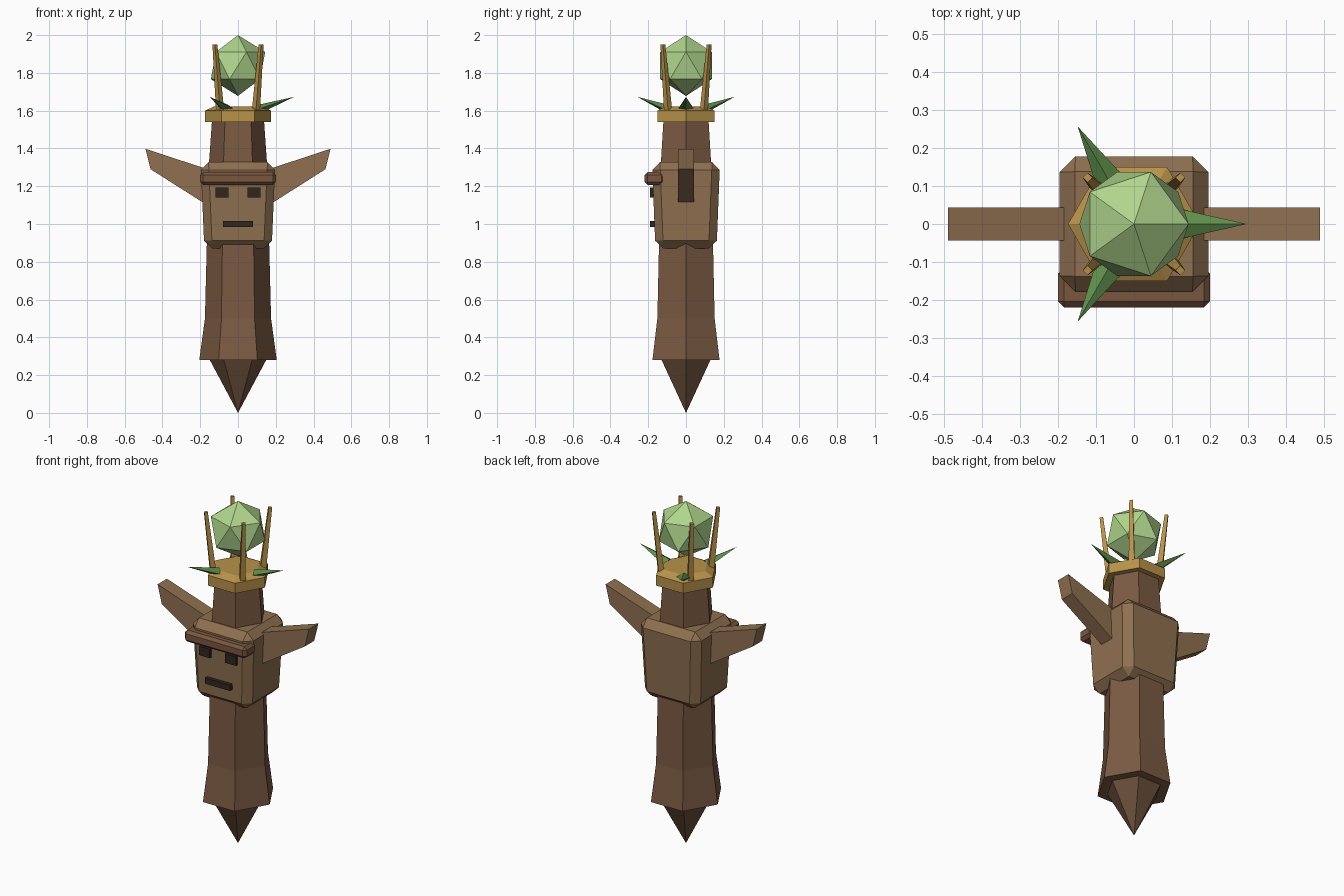
import bpy, bmesh, math
from mathutils import Vector, Matrix

if "Cube" in bpy.data.objects:
    bpy.data.objects.remove(bpy.data.objects["Cube"])


def material(name, hexcode):
    rgb = [int(hexcode[i:i + 2], 16) / 255 for i in (0, 2, 4)]
    mat = bpy.data.materials.new(name)
    mat.diffuse_color = [c / 12.92 if c <= 0.04 else ((c + 0.055) / 1.055) ** 2.4 for c in rgb] + [1]
    mat.use_nodes = True
    mat.node_tree.nodes["Principled BSDF"].inputs["Base Color"].default_value = mat.diffuse_color
    return mat


BARK = material("dark_wood", "7A5A42")
TIP = material("tip_wood", "6B4F3A")
WOOD = material("light_wood", "8F7050")
BROW = material("brow_wood", "7A573F")
DARK = material("dark_recess", "30261F")
GOLD = material("gold", "B8924A")
LEAF = material("leaf_green", "5E8C4A")
ORB = material("pale_green", "B0D58C")


def finish(name, bm, mat):
    bmesh.ops.recalc_face_normals(bm, faces=bm.faces)
    mesh = bpy.data.meshes.new(name)
    bm.to_mesh(mesh)
    bm.free()
    mesh.materials.append(mat)
    obj = bpy.data.objects.new(name, mesh)
    bpy.context.collection.objects.link(obj)
    return obj


def lathe(name, profile, mat, sides=6):
    """Closed faceted turning from (radius, z) pairs, with a corner on +x."""
    bm = bmesh.new()
    rings = []
    for r, z in profile:
        rings.append([bm.verts.new((r * math.cos(i * math.tau / sides),
                                    r * math.sin(i * math.tau / sides), z)) for i in range(sides)])
    for a, b in zip(rings, rings[1:]):
        for i in range(sides):
            j = (i + 1) % sides
            bm.faces.new((a[i], a[j], b[j], b[i]))
    bm.faces.new(rings[0])
    bm.faces.new(rings[-1])
    bmesh.ops.remove_doubles(bm, verts=bm.verts, dist=1e-5)
    return finish(name, bm, mat)


def box(name, lo, hi, mat, bevel=0, taper=1):
    """Box between two corners; taper scales the bottom face."""
    lo, hi = Vector(lo), Vector(hi)
    bm = bmesh.new()
    bmesh.ops.create_cube(bm, size=1)
    for v in bm.verts:
        s = taper if v.co.z < 0 else 1
        v.co = (lo + hi) / 2 + (hi - lo) * Vector((v.co.x * s, v.co.y * s, v.co.z))
    if bevel:
        bmesh.ops.bevel(bm, geom=bm.edges[:], offset=bevel, segments=1, affect='EDGES')
    return finish(name, bm, mat)


def spike(name, start, end, r1, r2, angle, mat, spin=0, flat=1):
    """Four-sided tapered bar in the xz plane, turned about z by angle."""
    start, end = Vector(start), Vector(end)
    axis = end - start
    bm = bmesh.new()
    bmesh.ops.create_cone(bm, cap_ends=True, segments=4, radius1=r1, radius2=r2, depth=axis.length,
                          matrix=Matrix.Diagonal((flat, 1, 1, 1)) @ Matrix.Rotation(spin, 4, 'Z'))
    tilt = Matrix.Rotation(math.atan2(axis.x, axis.z), 4, 'Y')
    bm.transform(Matrix.Rotation(angle, 4, 'Z') @ Matrix.Translation((start + end) / 2) @ tilt)
    return finish(name, bm, mat)


# Shaft and pointed foot
lathe("shaft", [(0.205, 0.28), (0.175, 0.5), (0.155, 1.3), (0.137, 1.56)], BARK)
lathe("pointed_foot", [(0, 0), (0.152, 0.285)], TIP)

# Carved head
box("head", (-0.198, -0.18, 0.87), (0.198, 0.18, 1.328), WOOD, bevel=0.042, taper=0.9)
box("brow", (-0.2, -0.22, 1.207), (0.2, -0.115, 1.275), BROW, bevel=0.016)
box("mouth", (-0.08, -0.19, 0.983), (0.08, -0.14, 1.017), DARK)

for side, label in ((-1, "left"), (1, "right")):
    # Eyes
    x = sorted((side * 0.05, side * 0.119))
    box("eye_" + label, (x[0], -0.19, 1.14), (x[1], -0.15, 1.192), DARK)
    # Side branches, extruded from a profile
    bm = bmesh.new()
    outline = [(0.14, 1.283), (0.49, 1.398), (0.463, 1.29), (0.14, 1.085)]
    face = bm.faces.new([bm.verts.new((side * px, -0.043, pz)) for px, pz in outline])
    ext = bmesh.ops.extrude_face_region(bm, geom=[face])
    bmesh.ops.translate(bm, vec=(0, 0.086, 0),
                        verts=[g for g in ext["geom"] if isinstance(g, bmesh.types.BMVert)])
    finish("branch_" + label, bm, WOOD)

# Gold collar with a shallow raised top
lathe("collar", [(0.174, 1.54), (0.174, 1.6), (0.125, 1.623)], GOLD)

# Four prongs around the orb
for i in range(4):
    spike(f"prong_{i + 1}", (0.133, 0, 1.59), (0.173, 0, 1.95), 0.022, 0.013,
          math.radians(45 + 90 * i), GOLD, spin=math.pi / 4)

# Three leaves
for i in range(3):
    spike(f"leaf_{i + 1}", (0.115, 0, 1.61), (0.297, 0, 1.673), 0.041, 0,
          i * math.tau / 3, LEAF, flat=0.55)

# Floating faceted orb
bm = bmesh.new()
bmesh.ops.create_icosphere(bm, subdivisions=1, radius=0.161, matrix=Matrix.Translation((0, 0, 1.839)))
finish("orb", bm, ORB)
